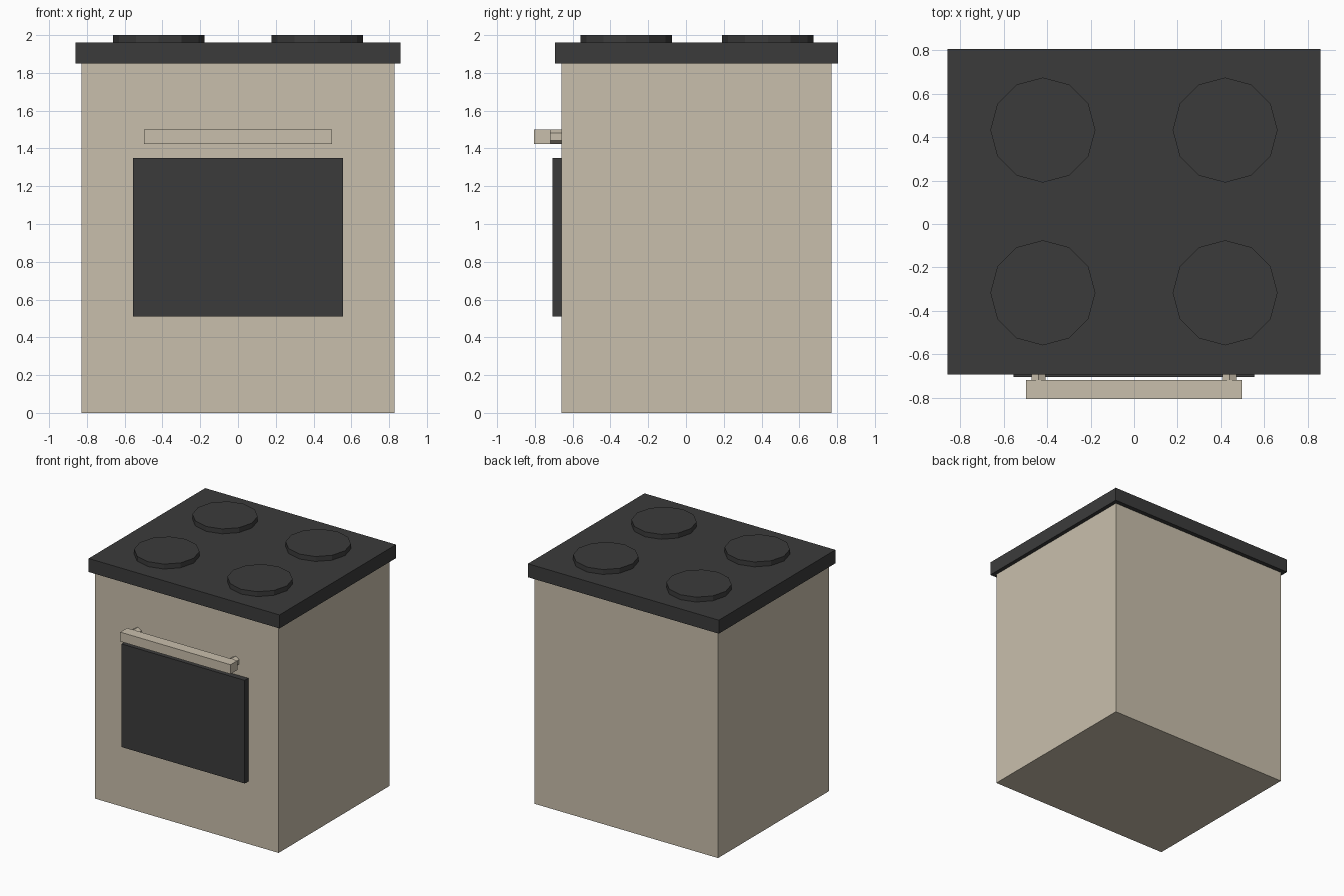
import bpy, math

if "Cube" in bpy.data.objects:
    bpy.data.objects.remove(bpy.data.objects["Cube"])


def material(name, rgb):
    m = bpy.data.materials.new(name)
    m.diffuse_color = (*rgb, 1)
    m.use_nodes = True
    m.node_tree.nodes["Principled BSDF"].inputs["Base Color"].default_value = m.diffuse_color
    return m


CREAM = material("cream_enamel", (0.584, 0.521, 0.413))
BLACK = material("dark_grey", (0.044, 0.044, 0.044))


def box(name, lo, hi, mat):
    bpy.ops.mesh.primitive_cube_add(size=1, location=[(a + b) / 2 for a, b in zip(lo, hi)])
    ob = bpy.context.object
    ob.name = name
    ob.scale = [b - a for a, b in zip(lo, hi)]
    bpy.ops.object.transform_apply(location=False, rotation=False, scale=True)
    ob.data.materials.append(mat)


def cylinder(name, sides, radius, depth, loc, mat, rot=(0, 0, 0)):
    bpy.ops.mesh.primitive_cylinder_add(vertices=sides, radius=radius, depth=depth,
                                        location=loc, rotation=rot)
    ob = bpy.context.object
    ob.name = name
    ob.data.materials.append(mat)


# Cabinet, overhanging hob and oven window
box("oven_body", (-0.828, -0.66, 0), (0.828, 0.77, 1.85), CREAM)
box("hob_top", (-0.86, -0.694, 1.85), (0.86, 0.806, 1.96), BLACK)
box("oven_window", (-0.555, -0.706, 0.51), (0.555, -0.65, 1.35), BLACK)

# Four burner plates
for x in (-0.42, 0.42):
    for y in (-0.317, 0.433):
        cylinder("burner", 12, 0.242, 0.06, (x, y, 1.97), BLACK)

# Door handle on two hexagonal posts
box("door_handle", (-0.497, -0.806, 1.424), (0.497, -0.718, 1.5), CREAM)
for x in (-0.44, 0.44):
    cylinder("handle_post", 6, 0.0375, 0.11, (x, -0.705, 1.462), CREAM, (math.pi / 2, 0, 0))
